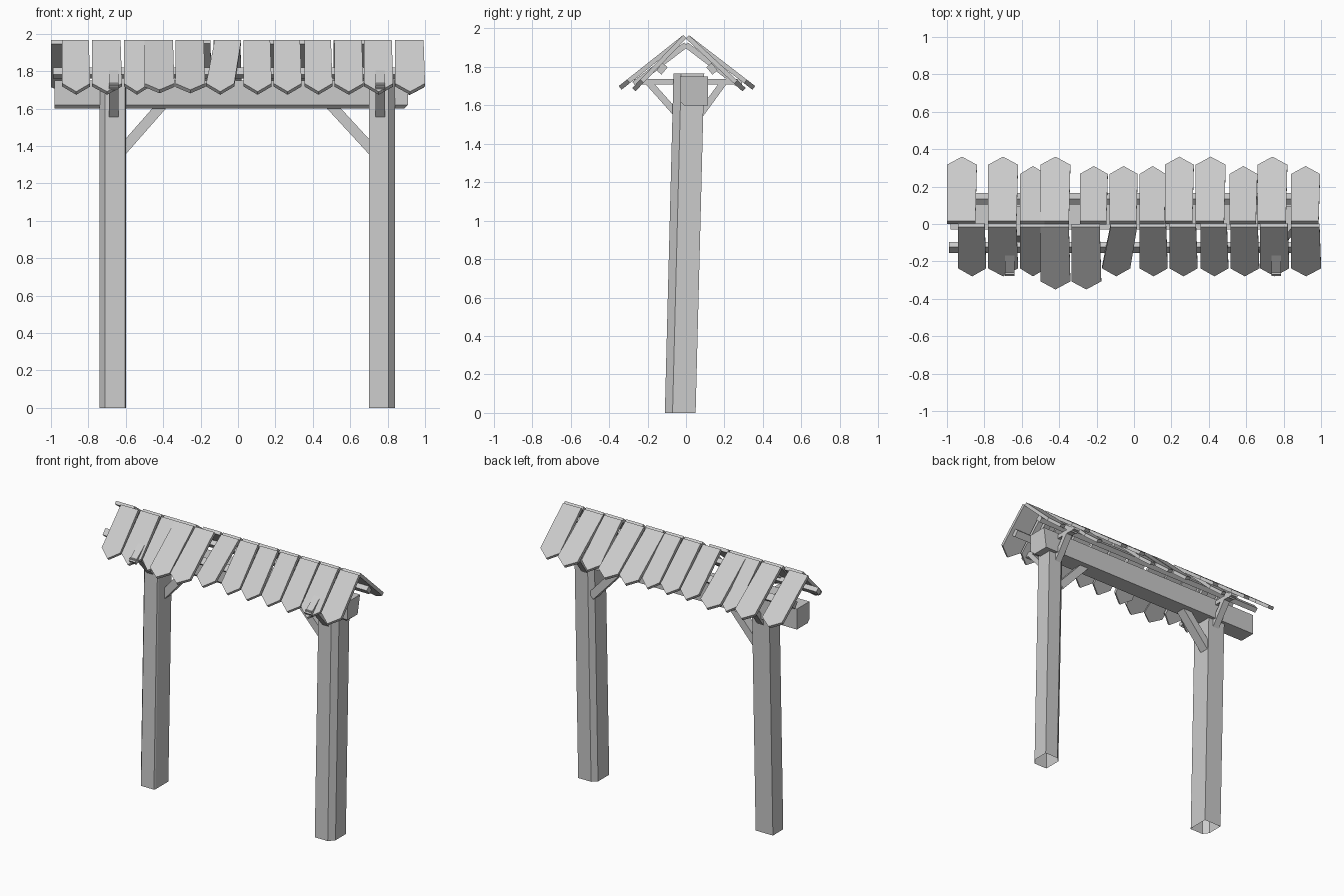
import bpy, bmesh
from mathutils import Vector, Matrix

if "Cube" in bpy.data.objects:
    bpy.data.objects.remove(bpy.data.objects["Cube"])


def prism(name, loop_a, loop_b, open_start=False):
    """Solid between two matching outlines."""
    bm = bmesh.new()
    a = [bm.verts.new(p) for p in loop_a]
    b = [bm.verts.new(p) for p in loop_b]
    n = len(a)
    for i in range(n):
        j = (i + 1) % n
        bm.faces.new((a[i], a[j], b[j], b[i]))
    bm.faces.new(b)
    if not open_start:
        bm.faces.new(a[::-1])
    bmesh.ops.recalc_face_normals(bm, faces=bm.faces)
    me = bpy.data.meshes.new(name)
    bm.to_mesh(me)
    bm.free()
    ob = bpy.data.objects.new(name, me)
    bpy.context.collection.objects.link(ob)
    return ob


def bar(name, a, b, side, w, h):
    """Rectangular timber from a to b; w is measured along the side direction."""
    a, b, s = Vector(a), Vector(b), Vector(side)
    up = (b - a).cross(s).normalized()
    offs = [s * (i * w / 2) + up * (j * h / 2)
            for i, j in ((-1, -1), (1, -1), (1, 1), (-1, 1))]
    return prism(name, [a + o for o in offs], [b + o for o in offs])


# Leaning posts with chamfered corners
left = [(-.71, -.11), (-.605, -.11), (-.60, -.10), (-.60, .05), (-.74, .05), (-.74, -.07)]
right = [(.70, -.11), (.805, -.11), (.84, -.07), (.84, .05), (.735, .05), (.70, .02)]
for name, sec in (("left_post", left), ("right_post", right)):
    prism(name, [(x, y, 0) for x, y in sec],
          [(x, y + .045, 1.765) for x, y in sec], open_start=True)

# Main cross beam, with trimmed lower corners at the right end
beam = [(-.01, 1.60), (.115, 1.60), (.115, 1.75), (-.03, 1.75), (-.03, 1.62)]
prism("cross_beam", [(-.98, y, z) for y, z in beam],
      [(.91 if z > 1.61 else .89, y, z) for y, z in beam])

# Knee braces under the beam
bar("left_brace", (-.62, .04, 1.375), (-.40, .04, 1.625), (0, 1, 0), .07, .055)
bar("right_brace", (.72, .04, 1.375), (.49, .04, 1.625), (0, 1, 0), .07, .055)

# Roof truss above each post: rafters, tie and eave struts
for label, x in (("left", -.665), ("right", .76)):
    bar(label + "_tie", (x, -.27, 1.722), (x, .29, 1.722), (1, 0, 0), .05, .03)
    for side, s in (("front", -1), ("back", 1)):
        bar(f"{label}_{side}_rafter", (x, 0, 1.915), (x, s * .27, 1.71), (1, 0, 0), .05, .03)
        bar(f"{label}_{side}_strut", (x, .015 + s * .05, 1.54),
            (x, s * .20, 1.725), (1, 0, 0), .05, .035)

# Purlins running the length of the roof
bar("front_purlin", (-.99, -.125, 1.79), (.97, -.125, 1.79), Vector((0, .77, -.64)), .035, .05)
bar("back_purlin", (-.98, .135, 1.79), (.97, .135, 1.79), Vector((0, .77, .64)), .035, .05)


def plank(name, x0, x1, s, reach, skew=0, drop=0):
    """Pointed roof board; s is the roof side, reach the tip distance from the ridge."""
    ridge = Vector((0, s * .015, 1.965 - drop))
    tip = Vector((0, s * reach, 1.70 if reach > .33 else 1.69))
    d = tip - ridge
    shoulder = 1 - .045 / reach
    m = (x0 + x1) / 2
    outline = [(x0 + skew, 0), (x1 + skew - .008, 0), (x1, shoulder),
               (m, 1), (x0, shoulder)]
    top = [ridge + d * t + Vector((x, 0, 0)) for x, t in outline]
    n = Vector((0, s * -d.z, s * d.y)).normalized()
    inward = Vector((0, -abs(n.y) * s, -abs(n.z))) * .024
    return prism(name, top, [p + inward for p in top])


# Roof boards: left edge, right edge, reach
back = [(-1, -.84, .36), (-.78, -.62, .36), (-.61, -.47, .31), (-.50, -.34, .36),
        (-.29, -.14, .31), (-.13, .02, .31), (.03, .17, .31), (.165, .32, .36),
        (.33, .49, .36), (.51, .66, .31), (.66, .82, .36), (.84, .995, .31)]
front = [(-.94, -.79, .28), (-.78, -.62, .28), (-.61, -.47, .28), (-.50, -.34, .35),
         (-.335, -.175, .35), (-.17, -.02, .28), (.03, .18, .28), (.19, .34, .28),
         (.355, .505, .28), (.515, .67, .28), (.675, .83, .28), (.84, 1, .28)]
for i, (a, b, r) in enumerate(back):
    plank(f"back_roof_board_{i + 1}", a, b, 1, r)
for i, (a, b, r) in enumerate(front):
    plank(f"front_roof_board_{i + 1}", a, b, -1, r, skew=.045 if i == 5 else 0)
